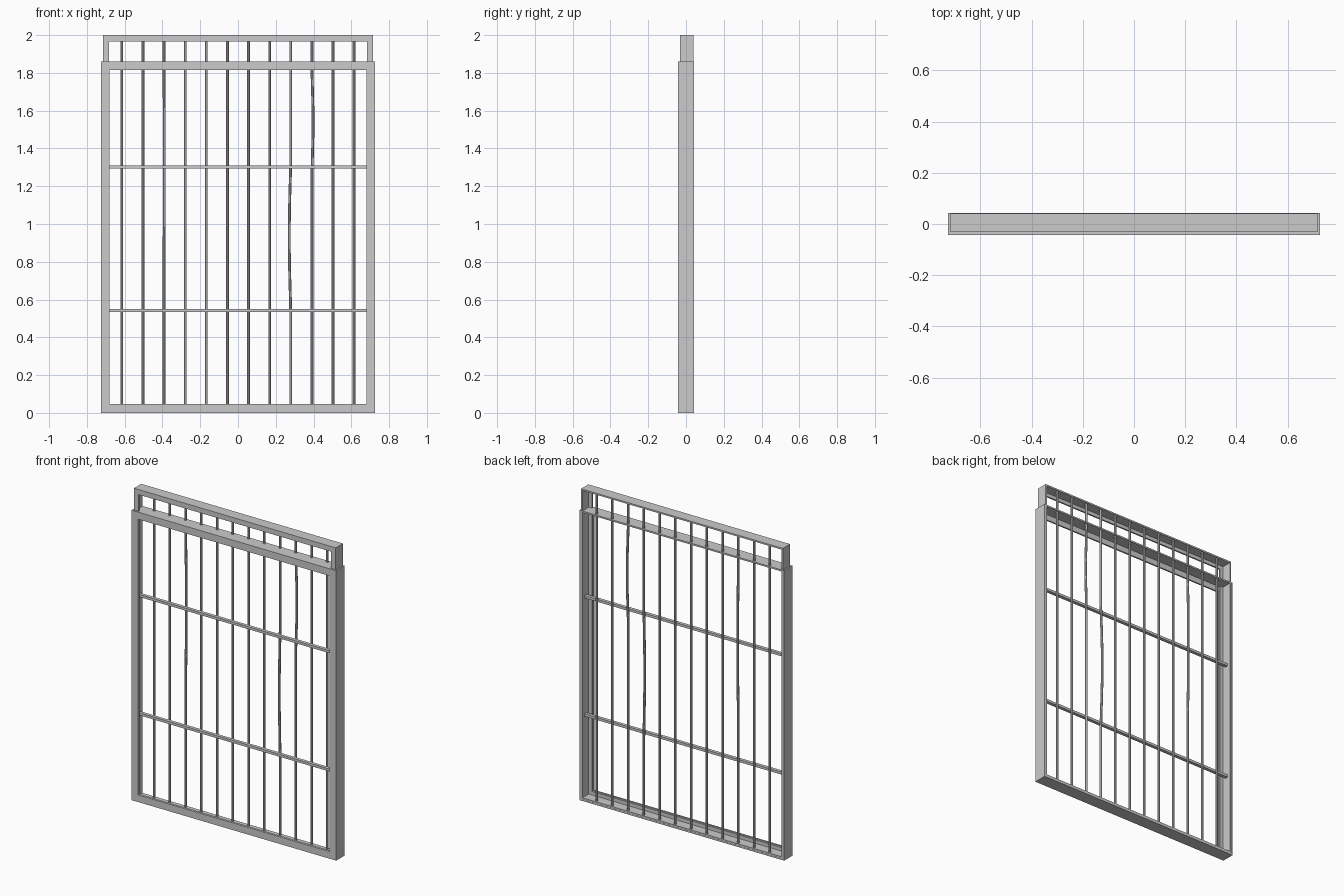
import bpy, bmesh, math

if "Cube" in bpy.data.objects:
    bpy.data.objects.remove(bpy.data.objects["Cube"])


def finish(name, bm):
    bmesh.ops.recalc_face_normals(bm, faces=bm.faces)
    me = bpy.data.meshes.new(name)
    bm.to_mesh(me)
    bm.free()
    ob = bpy.data.objects.new(name, me)
    bpy.context.collection.objects.link(ob)
    return ob


def angle_frame(name, half_w, z0, z1, y0, y1, width, t):
    """Rectangular frame swept from an L section: front flange and outer wall."""
    profile = [(0, y0), (width, y0), (width, y0 + t), (t, y0 + t), (t, y1), (0, y1)]
    bm = bmesh.new()
    loops = []
    for sx, top in ((-1, 0), (1, 0), (1, 1), (-1, 1)):
        loops.append([bm.verts.new((sx * (half_w - i), y, z1 - i if top else z0 + i))
                      for i, y in profile])
    n = len(profile)
    for c in range(4):
        a, b = loops[c], loops[(c + 1) % 4]
        for k in range(n):
            m = (k + 1) % n
            bm.faces.new((a[k], a[m], b[m], b[k]))
    return finish(name, bm)


def box(name, x, y, z):
    bm = bmesh.new()
    bmesh.ops.create_cube(bm, size=1)
    for v in bm.verts:
        v.co = [r[0] + (c + 0.5) * (r[1] - r[0]) for c, r in zip(v.co, (x, y, z))]
    return finish(name, bm)


def rod(name, x, y, z0, z1, bend=None, radius=0.008, sides=8):
    """Upright round bar; bend = (start z, end z, x bow, y bow)."""
    steps = 24 if bend else 1
    bm = bmesh.new()
    rings = []
    for s in range(steps + 1):
        z = z0 + (z1 - z0) * s / steps
        dx = dy = 0
        if bend and bend[0] < z < bend[1]:
            f = math.sin(math.pi * (z - bend[0]) / (bend[1] - bend[0]))
            dx, dy = bend[2] * f, bend[3] * f
        rings.append([bm.verts.new((x + dx + radius * math.cos(2 * math.pi * (k + 0.5) / sides),
                                    y + dy + radius * math.sin(2 * math.pi * (k + 0.5) / sides), z))
                      for k in range(sides)])
    for a, b in zip(rings, rings[1:]):
        for k in range(sides):
            m = (k + 1) % sides
            bm.faces.new((a[k], a[m], b[m], b[k]))
    bm.faces.new(rings[0])
    bm.faces.new(rings[-1])
    return finish(name, bm)


# Two nested angle-iron frames, open at the back
angle_frame("outer_frame", 0.726, 0.0, 1.86, -0.042, 0.042, 0.046, 0.01)
angle_frame("inner_frame", 0.716, 0.01, 2.0, -0.032, 0.041, 0.033, 0.01)

# Flat cross rails in front of the bars
for i, z in enumerate((0.543, 1.302)):
    box(f"cross_rail_{i + 1}", (-0.707, 0.707), (0.0, 0.021), (z - 0.008, z + 0.008))

# Twelve upright bars, three slightly bent
bends = {2: (0.8, 1.8, 0.001, 0.006),
         8: (0.54, 1.32, -0.008, 0.003),
         9: (1.28, 1.8, 0.006, 0.002)}
for i in range(12):
    rod(f"bar_{i + 1}", -0.615 + i * 0.1118, 0.028, 0.02, 1.99, bends.get(i))
